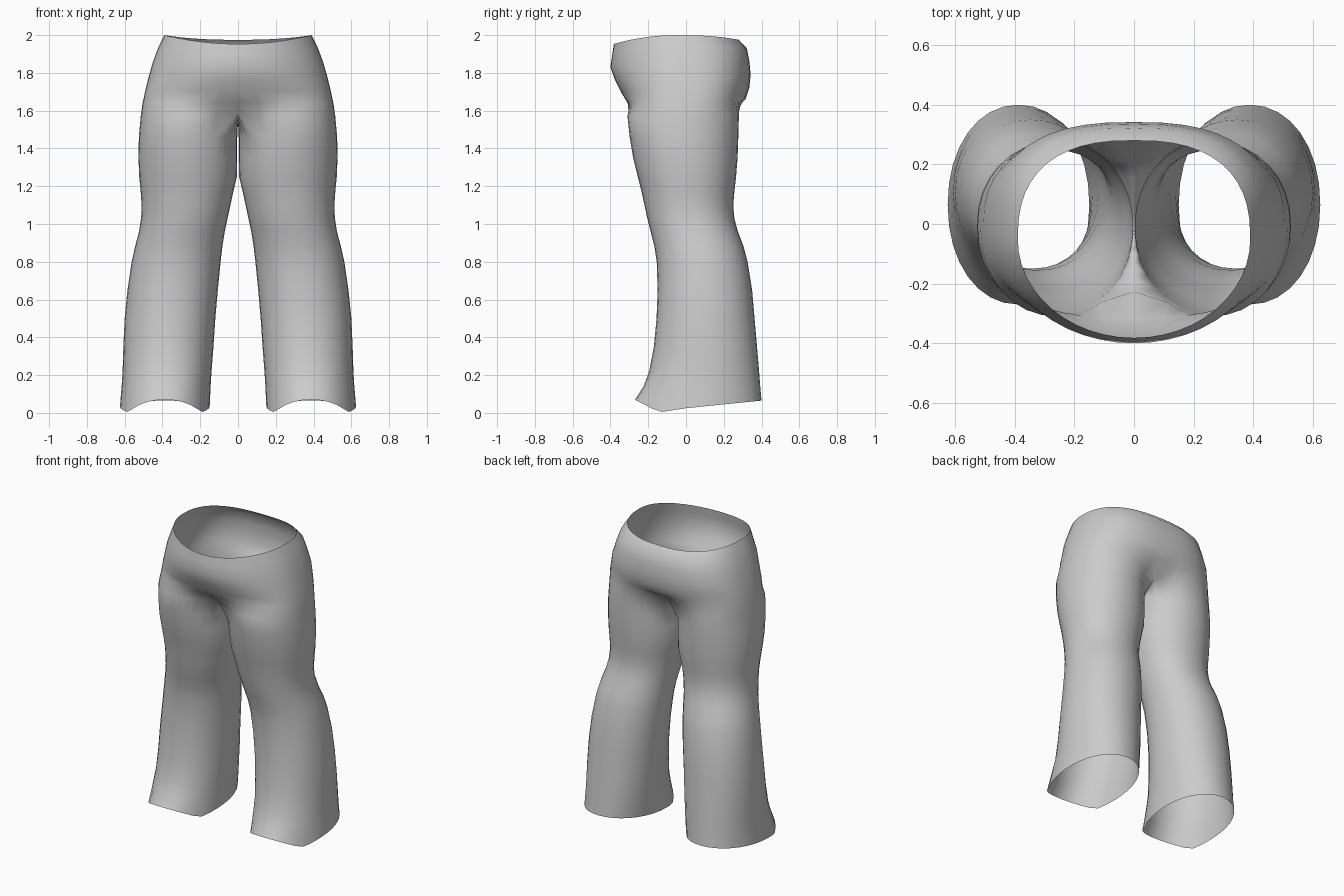
import bpy, bmesh, math

if "Cube" in bpy.data.objects:
    bpy.data.objects.remove(bpy.data.objects["Cube"])

fabric = bpy.data.materials.new("grey fabric")
fabric.diffuse_color = (0.6, 0.6, 0.6, 1)
fabric.use_nodes = True
fabric.node_tree.nodes["Principled BSDF"].inputs["Base Color"].default_value = fabric.diffuse_color

N = 32        # points around one leg
OUT = 24      # segments of the leg ring that continue up into the hips


def power(v, n):
    return math.copysign(abs(v) ** (2 / n), v)


def interp(v, table):
    for (a, p), (b, q) in zip(table, table[1:]):
        if v <= b:
            return p + (q - p) * max(0, (v - a) / (b - a))
    return table[-1][1]


# hips, top to bottom: z front, z side, z back, half width, y front, y back, squareness front, back
HIPS = [
    (1.953, 2.00, 1.975, 0.39, -0.382, 0.28, 2.0, 2.5),
    (1.90, 1.94, 1.93, 0.42, -0.39, 0.322, 2.0, 2.6),
    (1.83, 1.86, 1.86, 0.45, -0.40, 0.336, 2.0, 2.6),
    (1.76, 1.78, 1.79, 0.473, -0.375, 0.342, 2.15, 2.6),
    (1.70, 1.71, 1.72, 0.49, -0.345, 0.335, 2.4, 2.5),
    (1.65, 1.64, 1.66, 0.505, -0.315, 0.315, 2.6, 2.5),
]
# legs, top to bottom: z, x inner, x outer, y front, y back
LEGS = [
    (1.57, 0.0, 0.515, -0.31, 0.28),
    (1.46, 0.004, 0.525, -0.298, 0.277),
    (1.35, 0.004, 0.527, -0.28, 0.273),
    (1.25, 0.006, 0.523, -0.255, 0.265),
    (1.17, 0.025, 0.515, -0.235, 0.256),
    (1.10, 0.04, 0.51, -0.22, 0.25),
    (1.03, 0.055, 0.513, -0.205, 0.256),
    (0.96, 0.07, 0.524, -0.187, 0.275),
    (0.88, 0.083, 0.545, -0.167, 0.305),
    (0.80, 0.092, 0.563, -0.155, 0.326),
    (0.65, 0.107, 0.585, -0.15, 0.35),
    (0.50, 0.12, 0.60, -0.156, 0.363),
    (0.35, 0.13, 0.607, -0.17, 0.376),
    (0.22, 0.14, 0.611, -0.195, 0.387),
    (0.14, 0.145, 0.616, -0.225, 0.393),
    (0.04, 0.15, 0.625, -0.27, 0.40),
]
HEM = [(-0.27, 0.07), (-0.14, 0.003), (0.0, 0.025), (0.4, 0.065)]


def hip_ring(zf, zs, zb, w, yf, yb, nf, nb):
    pts = []
    for i in range(OUT + 1):
        a = math.radians(-90 + 180 * i / OUT)
        s, c = math.sin(a), max(0, math.cos(a))
        n = nf if s < 0 else nb
        z = zs + ((zf if s < 0 else zb) - zs) * s * s
        x = 0 if i in (0, OUT) else w * power(c, n)
        pts.append((x, (yf + yb) / 2 + (yb - yf) / 2 * power(s, n), z))
    return pts


def leg_ring(z, x0, x1, yf, yb):
    pts = []
    for i in range(N):
        a = math.radians(-135 + 360 * i / N)
        pts.append(((x0 + x1) / 2 + (x1 - x0) / 2 * power(math.cos(a), 2.1),
                    (yf + yb) / 2 + (yb - yf) / 2 * power(math.sin(a), 2.1), z))
    return pts


bm = bmesh.new()
hips = [[bm.verts.new(p) for p in hip_ring(*r)] for r in HIPS]

legs = []
for k, row in enumerate(LEGS):
    pts = leg_ring(*row)
    if k == 0:                      # crotch seam lies on the middle plane
        pts = [(0, y, 1.54 + 0.05 * (y / 0.22) ** 2) if i == 0 or i >= OUT else (x, y, z)
               for i, (x, y, z) in enumerate(pts)]
    if k == len(LEGS) - 1:          # curved hem
        pts = [(x, y, interp(y, HEM)) for x, y, z in pts]
    legs.append([bm.verts.new(p) for p in pts])

# hips skin, joined to the outer part of the first leg ring
rows = hips + [legs[0]]
for up, low in zip(rows, rows[1:]):
    for i in range(OUT):
        bm.faces.new((up[i], low[i], low[i + 1], up[i + 1]))
# leg skin
for up, low in zip(legs, legs[1:]):
    for i in range(N):
        j = (i + 1) % N
        bm.faces.new((up[i], low[i], low[j], up[j]))

mesh = bpy.data.meshes.new("trousers")
bm.to_mesh(mesh)
bm.free()
mesh.materials.append(fabric)
mesh.shade_smooth()
trousers = bpy.data.objects.new("trousers", mesh)
bpy.context.collection.objects.link(trousers)

# second leg
mirror = trousers.modifiers.new("mirror", 'MIRROR')
mirror.use_axis[0] = True
mirror.merge_threshold = 0.001
